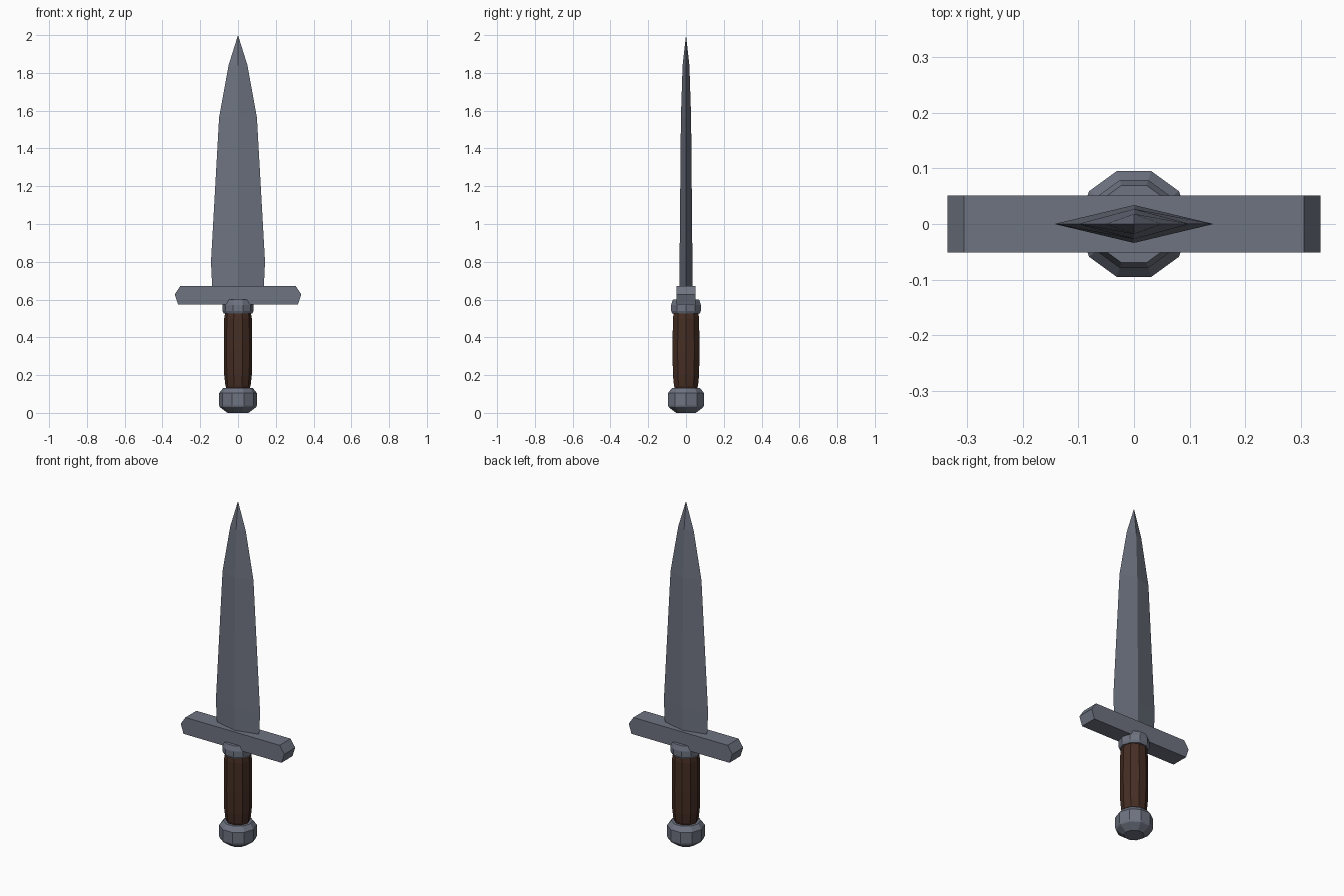
import bpy, bmesh, math

cube = bpy.data.objects.get("Cube")
if cube:
    bpy.data.objects.remove(cube, do_unlink=True)


def material(name, rgb):
    mat = bpy.data.materials.new(name)
    mat.use_nodes = True
    mat.diffuse_color = (*rgb, 1)
    mat.node_tree.nodes["Principled BSDF"].inputs["Base Color"].default_value = (*rgb, 1)
    return mat


steel = material("steel grey", (0.155, 0.172, 0.218))
leather = material("dark brown", (0.06, 0.027, 0.017))


def finish(name, bm, mat):
    bmesh.ops.recalc_face_normals(bm, faces=bm.faces)
    mesh = bpy.data.meshes.new(name)
    bm.to_mesh(mesh)
    bm.free()
    mesh.materials.append(mat)
    obj = bpy.data.objects.new(name, mesh)
    bpy.context.collection.objects.link(obj)
    return obj


def loft(name, sections, sides, mat, tip=None):
    """Join rings of (half width x, half depth y, z), with flat or pointed top."""
    bm = bmesh.new()
    rings = []
    for rx, ry, z in sections:
        angles = [2 * math.pi * i / sides for i in range(sides)]
        rings.append([bm.verts.new((rx * math.cos(a), ry * math.sin(a), z)) for a in angles])
    for low, high in zip(rings, rings[1:]):
        for i in range(sides):
            j = (i + 1) % sides
            bm.faces.new((low[i], low[j], high[j], high[i]))
    bm.faces.new(rings[0])
    if tip is None:
        bm.faces.new(rings[-1])
    else:
        point = bm.verts.new((0, 0, tip))
        for i in range(sides):
            bm.faces.new((rings[-1][i], rings[-1][(i + 1) % sides], point))
    return finish(name, bm, mat)


def turned(name, profile, mat):
    return loft(name, [(r, r, z) for r, z in profile], 10, mat)


# Handle parts, all ten-sided
turned("pommel", [(0.055, 0), (0.096, 0.03), (0.1, 0.04), (0.1, 0.105), (0.078, 0.132)], steel)
turned("grip", [(0.06, 0.125), (0.067, 0.145), (0.073, 0.2),
                (0.075, 0.33), (0.073, 0.5), (0.068, 0.53)], leather)
turned("collar", [(0.076, 0.526), (0.083, 0.54), (0.083, 0.572), (0.073, 0.6)], steel)

# Crossguard: outline with pointed ends, extruded front to back
half = [(0.317, 0.573), (0.335, 0.627), (0.305, 0.672)]
outline = half + [(-x, z) for x, z in reversed(half)]
bm = bmesh.new()
face = bm.faces.new([bm.verts.new((x, -0.051, z)) for x, z in outline])
extruded = bmesh.ops.extrude_face_region(bm, geom=[face])["geom"]
bmesh.ops.translate(bm, vec=(0, 0.102, 0),
                    verts=[v for v in extruded if isinstance(v, bmesh.types.BMVert)])
finish("crossguard", bm, steel)

# Blade with a diamond cross-section
loft("blade", [(0.136, 0.033, 0.65), (0.143, 0.034, 0.8), (0.1, 0.027, 1.565),
               (0.05, 0.018, 1.84)], 4, steel, tip=2.0)
